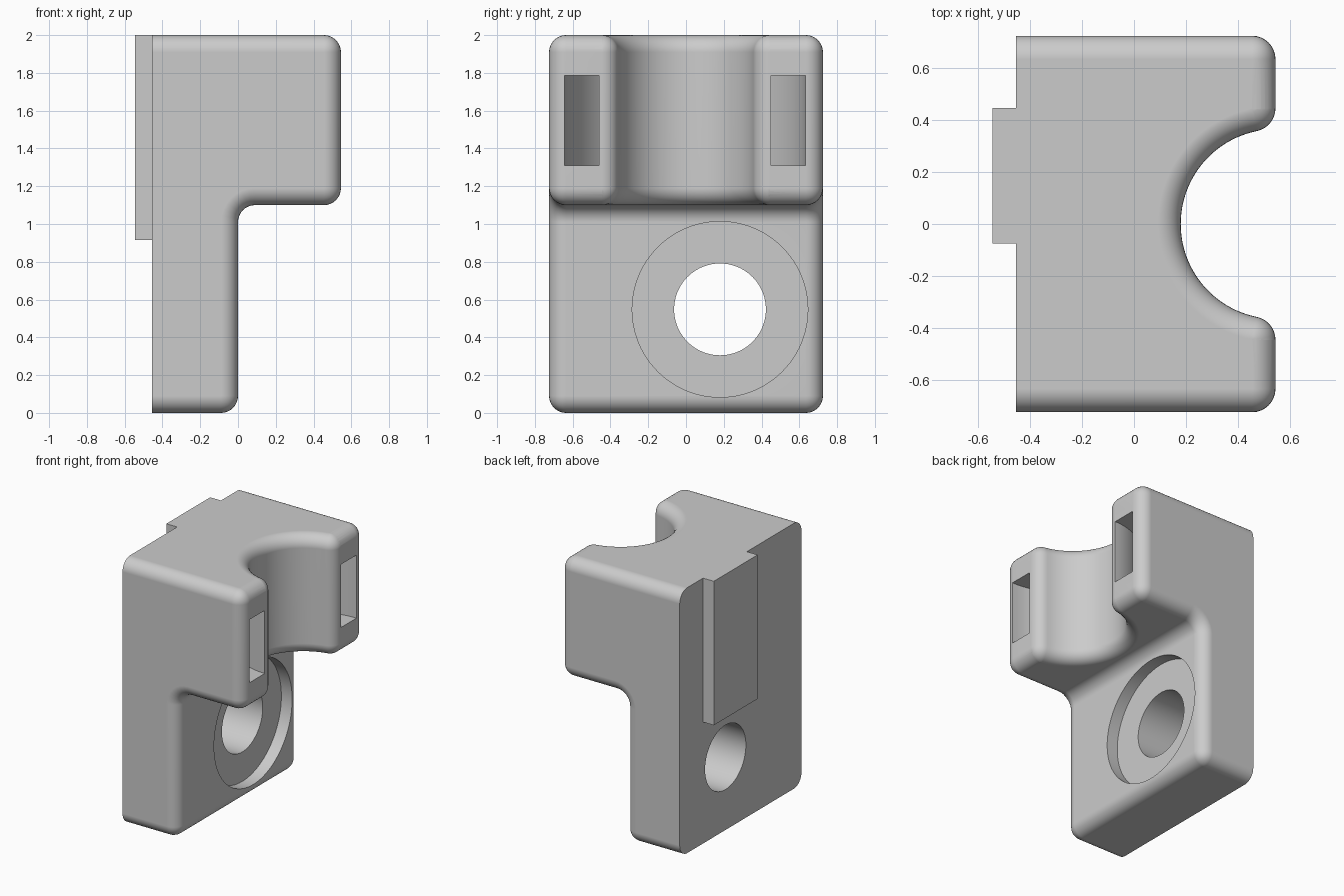
import bpy, bmesh, math
from math import sin, cos, pi

if "Cube" in bpy.data.objects:
    bpy.data.objects.remove(bpy.data.objects["Cube"], do_unlink=True)

grey = bpy.data.materials.new("plain grey")
grey.use_nodes = True
GREY = (0.6, 0.6, 0.6, 1)
grey.diffuse_color = GREY
grey.node_tree.nodes["Principled BSDF"].inputs["Base Color"].default_value = GREY

R = 0.09                       # edge rounding
BACK, FRONT, LEG = -0.455, 0.545, 0.0
SIDE, TOP, LEDGE = 0.725, 2.0, 1.1
BORE = 0.365                   # radius of the half-round seat
STEPS = 8


def loft(name, rings, round_edges=False):
    """Skin closed rings of equal length and cap both ends."""
    bm = bmesh.new()
    loops = [[bm.verts.new(p) for p in ring] for ring in rings]
    n = len(loops[0])
    for a, b in zip(loops, loops[1:]):
        for i in range(n):
            j = (i + 1) % n
            bm.faces.new((a[i], a[j], b[j], b[i]))
    bm.faces.new(loops[0])
    bm.faces.new(loops[-1])
    bmesh.ops.recalc_face_normals(bm, faces=bm.faces)
    if round_edges:
        edges = [e for e in bm.edges if e.calc_face_angle() > 0.5
                 and max(v.co.x for v in e.verts) > BACK + 0.01]
        bmesh.ops.bevel(bm, geom=edges, offset=R, offset_type='OFFSET',
                        segments=STEPS, profile=0.5, affect='EDGES', clamp_overlap=False)
    mesh = bpy.data.meshes.new(name)
    bm.to_mesh(mesh)
    bm.free()
    mesh.materials.append(grey)
    ob = bpy.data.objects.new(name, mesh)
    bpy.context.collection.objects.link(ob)
    return ob


def arc(cx, cy, r, a0, a1, n):
    return [(cx + r * cos(a0 + (a1 - a0) * i / n), cy + r * sin(a0 + (a1 - a0) * i / n))
            for i in range(n + 1)]


def cylinder(name, r, x0, x1):
    ring = arc(0.18, 0.548, r, 0, 2 * pi, 96)[:-1]
    return loft(name, [[(x, y, z) for y, z in ring] for x in (x0, x1)])


def seat_outline(d):
    """Plan of the seat cutter, grown by d, with rounded mouth corners."""
    lip_y = math.sqrt((BORE + R) ** 2 - R ** 2)
    a = math.atan2(lip_y, -R)
    lip = arc(FRONT - R, lip_y, R - d, 0, a - pi, STEPS)
    wall = arc(FRONT, 0, BORE + d, a, 2 * pi - a, 48)[1:-1]
    lower = [(x, -y) for x, y in reversed(lip)]
    return [(0.75, lip_y)] + lip + wall + lower + [(0.75, -lip_y)]


# L-shaped body with filleted inner corner
profile = [(BACK, 0), (LEG, 0)]
profile += arc(LEG + R, LEDGE - R, R, pi, pi / 2, STEPS)
profile += [(FRONT, LEDGE), (FRONT, TOP), (BACK, TOP)]
body = loft("bracket_body", [[(x, y, z) for x, z in profile] for y in (-SIDE, SIDE)], True)

# Half-round seat cutter flaring at both ends
layers = [(LEDGE - 0.03, R - 0.001)]
for i in range(STEPS, -1, -1):
    t = pi / 2 * i / STEPS
    layers.append((LEDGE + R * (1 - sin(t)), min(R * (1 - cos(t)), R - 0.001)))
layers += [(LEDGE + TOP - z, d) for z, d in reversed(layers)]
seat = loft("seat_cutter", [[(x, y, z) for x, y in seat_outline(d)] for z, d in layers])

# Curved strap channel around the seat
outer = arc(FRONT, -0.005, 0.638, pi / 2, 3 * pi / 2, 48)
inner = arc(FRONT, -0.005, 0.455, 3 * pi / 2, pi / 2, 48)
plan = ([(0.7, outer[0][1])] + outer + [(0.7, outer[-1][1])]
        + [(0.7, inner[0][1])] + inner + [(0.7, inner[-1][1])])
channel = loft("strap_channel_cutter", [[(x, y, z) for x, y in plan] for z in (1.31, 1.785)])

# Bolt hole and counterbore
hole = cylinder("bolt_hole_cutter", 0.243, -0.7, 0.2)
recess = cylinder("counterbore_cutter", 0.465, LEG - 0.09, LEG + 0.05)

bpy.context.view_layer.objects.active = body
for cutter in (seat, channel, recess, hole):
    cutter.hide_render = True
    mod = body.modifiers.new(cutter.name, 'BOOLEAN')
    mod.operation = 'DIFFERENCE'
    mod.solver = 'EXACT'
    mod.object = cutter
    bpy.ops.object.modifier_apply(modifier=mod.name)
    bpy.data.objects.remove(cutter, do_unlink=True)

# Smooth rounded edges, crisp cuts
bpy.ops.object.select_all(action='DESELECT')
body.select_set(True)
bpy.ops.object.shade_smooth_by_angle(angle=math.radians(30))
weighted = body.modifiers.new("clean_normals", 'WEIGHTED_NORMAL')
weighted.keep_sharp = True

# Locating key on the back
key = [(-0.545, -0.075), (BACK + 0.01, -0.075), (BACK + 0.01, 0.447), (-0.545, 0.447)]
loft("locating_key", [[(x, y, z) for x, y in key] for z in (0.915, TOP)])
